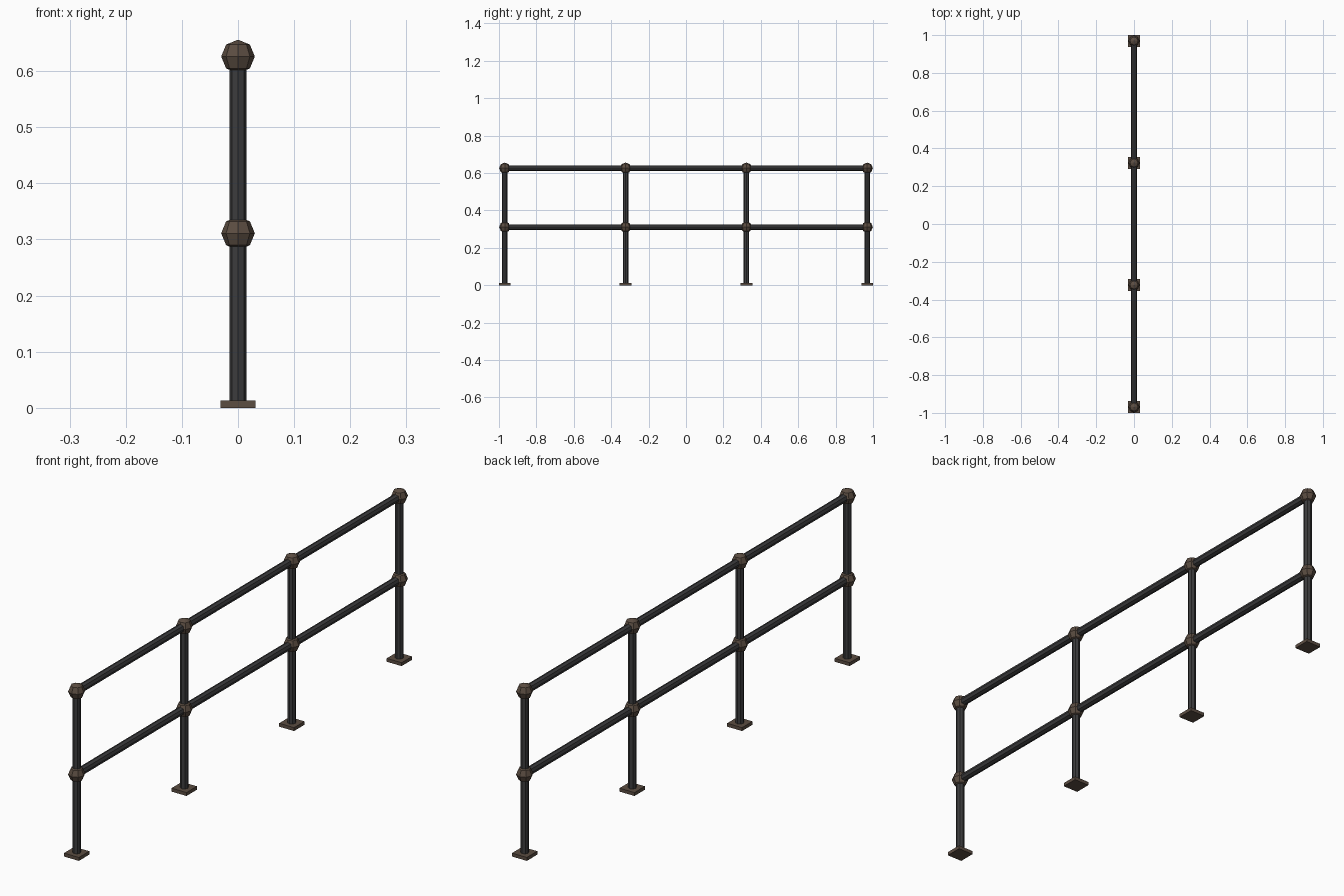
import bpy
import math

if "Cube" in bpy.data.objects:
    bpy.data.objects.remove(bpy.data.objects["Cube"])

# Materials
def material(name, rgb):
    m = bpy.data.materials.new(name)
    m.diffuse_color = (*rgb, 1.0)
    m.use_nodes = True
    m.node_tree.nodes["Principled BSDF"].inputs["Base Color"].default_value = m.diffuse_color
    return m

iron = material("dark grey iron", (0.045, 0.045, 0.047))
rust = material("rusty brown", (0.105, 0.074, 0.054))

TOP, MID = 0.626, 0.311          # rail heights
END = 0.969                      # y of the outer posts
POSTS = [-END, -END / 3, END / 3, END]
PIPE, BALL = 0.015, 0.03         # radii
PLATE, PLATE_H = 0.0625, 0.013   # base plate width and height

def finish(name, mat):
    ob = bpy.context.object
    ob.name = name
    ob.data.materials.append(mat)
    return ob

def pipe(name, length, loc, rot=(0, 0, 0)):
    bpy.ops.mesh.primitive_cylinder_add(vertices=8, radius=PIPE, depth=length,
                                        location=loc, rotation=rot)
    return finish(name, iron)

# Posts with base plates and ball joints
for i, y in enumerate(POSTS, 1):
    pipe(f"post_{i}", TOP - 0.005, (0, y, TOP / 2 + 0.0025))
    bpy.ops.mesh.primitive_cube_add(size=1, location=(0, y, PLATE_H / 2))
    plate = finish(f"base_plate_{i}", rust)
    plate.scale = (PLATE, PLATE, PLATE_H)
    for level, z in (("middle", MID), ("top", TOP)):
        bpy.ops.mesh.primitive_uv_sphere_add(segments=8, ring_count=4,
                                             radius=BALL, location=(0, y, z))
        finish(f"{level}_ball_joint_{i}", rust)

# Horizontal rails
for level, z in (("middle", MID), ("top", TOP)):
    pipe(f"{level}_rail", 2 * END, (0, 0, z), (math.pi / 2, 0, 0))
